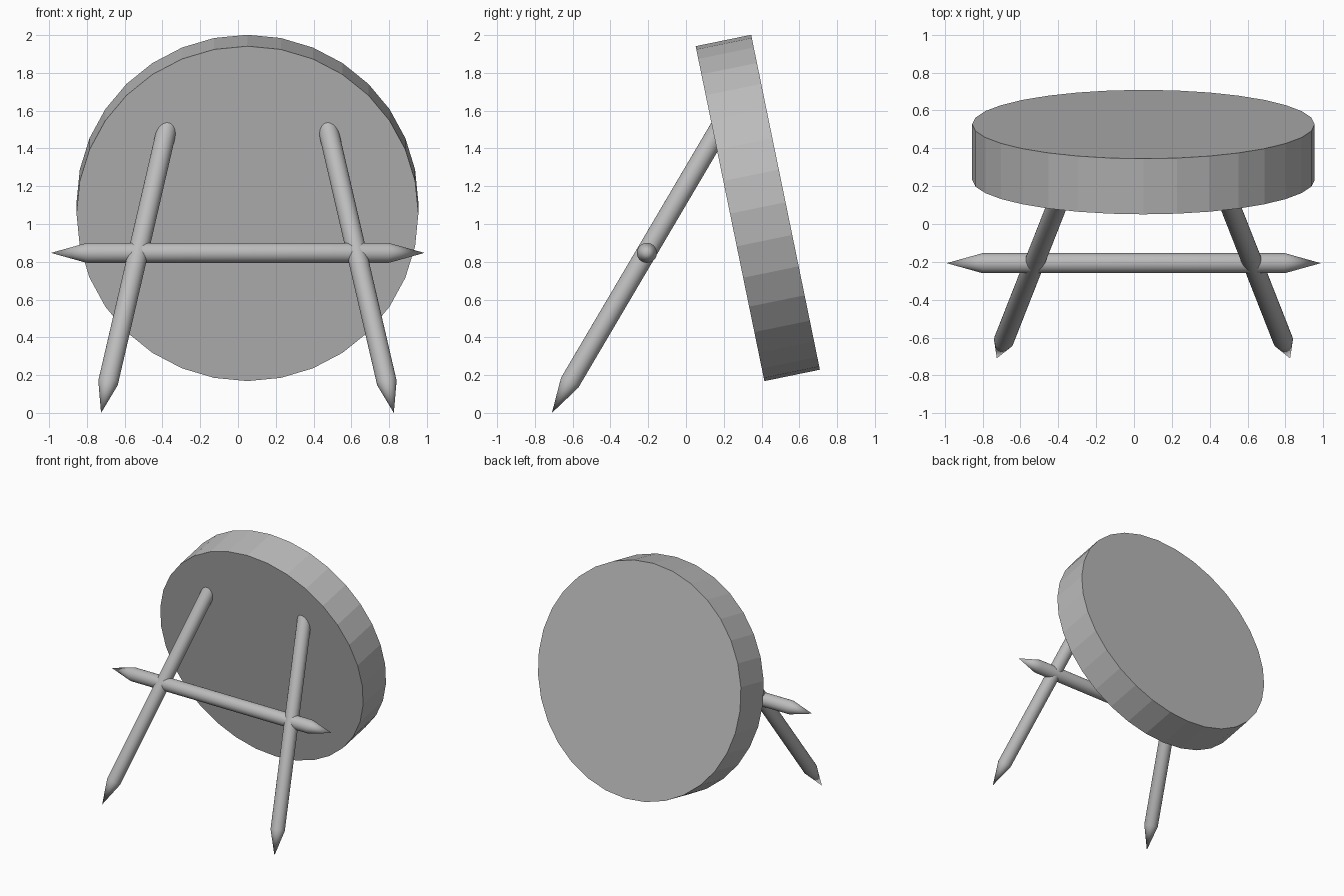
import bpy, bmesh, math
from mathutils import Vector, Matrix

cube = bpy.data.objects.get("Cube")
if cube:
    bpy.data.objects.remove(cube, do_unlink=True)

GREY = (0.5, 0.5, 0.5, 1)
grey = bpy.data.materials.new("plain grey")
grey.use_nodes = True
grey.diffuse_color = GREY
grey.node_tree.nodes["Principled BSDF"].inputs["Base Color"].default_value = GREY

CENTRE_X = 0.05      # mirror plane of the disc and legs
POLE_RADIUS = 0.053
TIP_LENGTH = 0.19


def finish(name, bm):
    bmesh.ops.recalc_face_normals(bm, faces=bm.faces[:])
    mesh = bpy.data.meshes.new(name)
    bm.to_mesh(mesh)
    bm.free()
    mesh.materials.append(grey)
    obj = bpy.data.objects.new(name, mesh)
    bpy.context.collection.objects.link(obj)
    return obj


def pole(name, start, end, sharp_end):
    """Round pole with a pointed start and a flat or pointed end."""
    start, end = Vector(start), Vector(end)
    length = (end - start).length
    rings = [(0, 0), (POLE_RADIUS, TIP_LENGTH)]
    if sharp_end:
        rings += [(POLE_RADIUS, length - TIP_LENGTH), (0, length)]
    else:
        rings += [(POLE_RADIUS, length), (0, length)]
    bm = bmesh.new()
    verts = [bm.verts.new((r, 0, h)) for r, h in rings]
    edges = [bm.edges.new(pair) for pair in zip(verts, verts[1:])]
    bmesh.ops.spin(bm, geom=verts + edges, cent=(0, 0, 0), axis=(0, 0, 1),
                   angle=math.tau, steps=32, use_duplicate=False)
    bmesh.ops.remove_doubles(bm, verts=bm.verts[:], dist=0.0001)
    turn = (end - start).to_track_quat('Z', 'Y').to_matrix().to_4x4()
    bm.transform(Matrix.Translation(start) @ turn)
    obj = finish(name, bm)
    bpy.ops.object.select_all(action='DESELECT')
    obj.select_set(True)
    bpy.context.view_layer.objects.active = obj
    bpy.ops.object.shade_smooth_by_angle(angle=math.radians(30))


# Leaning faceted disc
bm = bmesh.new()
bmesh.ops.create_cone(bm, cap_ends=True, segments=32, radius1=0.905,
                      radius2=0.905, depth=0.3)
bm.transform(Matrix.Translation((CENTRE_X, 0.38, 1.085))
             @ Matrix.Rotation(math.radians(-78.4), 4, 'X'))
finish("disc", bm)

# Splayed legs, running up into the disc
for name, side in (("right_leg", -1), ("left_leg", 1)):
    pole(name, (CENTRE_X + side * 0.775, -0.71, 0),
         (CENTRE_X + side * 0.425, 0.18, 1.51), False)

# Crossbar pointed at both ends
pole("crossbar", (-0.99, -0.207, 0.847), (0.987, -0.207, 0.847), True)
